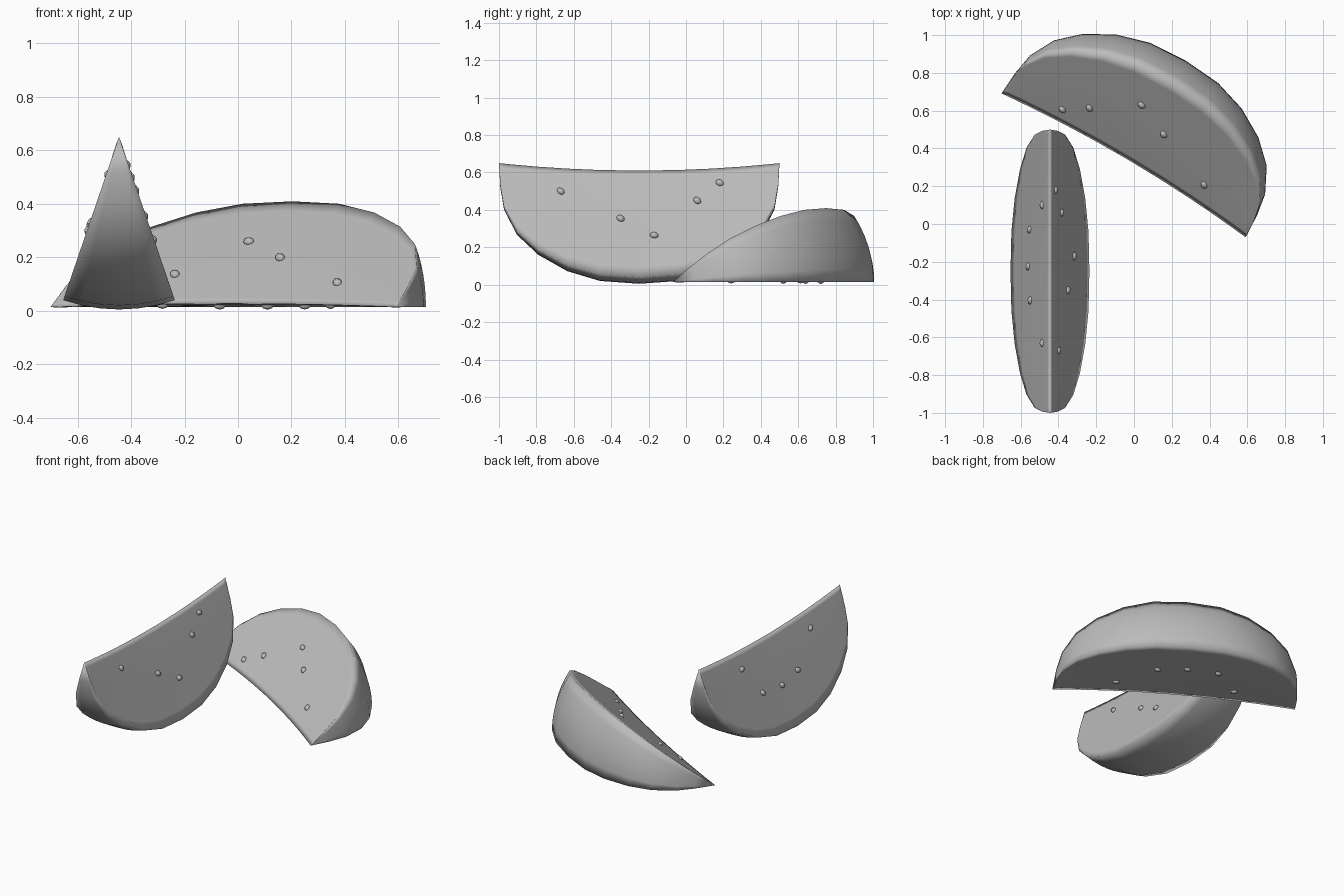
import bpy, bmesh, random
from math import sin, cos, tan, radians
from mathutils import Matrix, Vector

if "Cube" in bpy.data.objects:
    bpy.data.objects.remove(bpy.data.objects["Cube"], do_unlink=True)

random.seed(4)
HALF = radians(18.9)      # half opening angle of a slice
LENGTH = 0.75             # half length of a slice

grey = bpy.data.materials.new("plain_grey")
grey.use_nodes = True
COLOUR = (0.5, 0.5, 0.5, 1)
grey.diffuse_color = COLOUR
grey.node_tree.nodes["Principled BSDF"].inputs["Base Color"].default_value = COLOUR

# Rind profile: position along the slice, distance from the straight axis
half = [(0.75, 0.0), (0.743, 0.13), (0.723, 0.249), (0.654, 0.383),
        (0.54, 0.49), (0.386, 0.577), (0.21, 0.63)]
profile = [(-u, r) for u, r in half] + [(0, 0.645)] + half[::-1]


def apex_depth(u):
    """Sag of the thin upper edge."""
    return 0.04 * (1 - (u / LENGTH) ** 2)


def section(u, r):
    """Closed wedge-shaped cross-section at one station."""
    apex = Vector((0, u, -apex_depth(u)))
    arc = [Vector((r * sin(a), u, -r * cos(a)))
           for a in (HALF * (1 - k / 3) for k in range(7))]
    near = min(0.03, r * 0.2)
    right = [apex + Vector((near * 0.42, 0, -near)),
             apex.lerp(arc[0], 0.5), apex.lerp(arc[0], 0.9)]
    left = [Vector((-p.x, p.y, p.z)) for p in reversed(right)]
    return [apex] + right + arc + left


def finish(bm, name):
    bmesh.ops.recalc_face_normals(bm, faces=bm.faces)
    for f in bm.faces:
        f.smooth = True
    mesh = bpy.data.meshes.new(name)
    bm.to_mesh(mesh)
    bm.free()
    mesh.materials.append(grey)
    return mesh


# Slice body lofted through the sections
def slice_mesh():
    bm = bmesh.new()
    rings = [[bm.verts.new(p) for p in section(u, r)] for u, r in profile]
    n = len(rings[0])
    for a, b in zip(rings, rings[1:]):
        for i in range(n):
            j = (i + 1) % n
            bm.faces.new((a[i], a[j], b[j], b[i]))
    bmesh.ops.remove_doubles(bm, verts=bm.verts, dist=0.0005)
    return finish(bm, "slice")


# Seeds half sunk in both cut faces: (along the slice, depth below the edge)
seeds = {1: [(0.43, 0.105), (0.31, 0.2), (0.08, 0.385), (-0.1, 0.295), (-0.42, 0.15)],
         -1: [(0.35, 0.14), (0.22, 0.33), (0.025, 0.35), (-0.155, 0.32), (-0.38, 0.14)]}


def seed_mesh():
    bm = bmesh.new()
    for side, spots in seeds.items():
        for u, d in spots:
            x = side * tan(HALF) * (d - apex_depth(u) * (1 - d / 0.6))
            place = (Matrix.Translation((x, u, -d))
                     @ Matrix.Rotation(side * HALF * -1, 4, 'Y')
                     @ Matrix.Rotation(random.uniform(-0.9, 0.9), 4, 'X')
                     @ Matrix.Diagonal((0.015, 0.023, 0.017, 1)))
            bmesh.ops.create_uvsphere(bm, u_segments=8, v_segments=6, radius=1, matrix=place)
    return finish(bm, "seeds")


# One slice stands on its rind, the other lies on a cut face
edge = Vector((0.862, -0.508, 0)).normalized()
out = Vector((-edge.y, edge.x, 0)) * cos(HALF) + Vector((0, 0, sin(HALF)))
lying = Matrix((edge.cross(out), -edge, -out)).transposed().to_4x4()
poses = {"standing": Matrix.Translation((-0.445, -0.25, 0.65)),
         "lying": Matrix.Translation((-0.055, 0.31, 0.014)) @ lying}
body, pips = slice_mesh(), seed_mesh()
for pose, matrix in poses.items():
    for part, mesh in (("slice", body), ("seeds", pips)):
        obj = bpy.data.objects.new(pose + "_" + part, mesh)
        obj.matrix_world = matrix
        bpy.context.collection.objects.link(obj)
